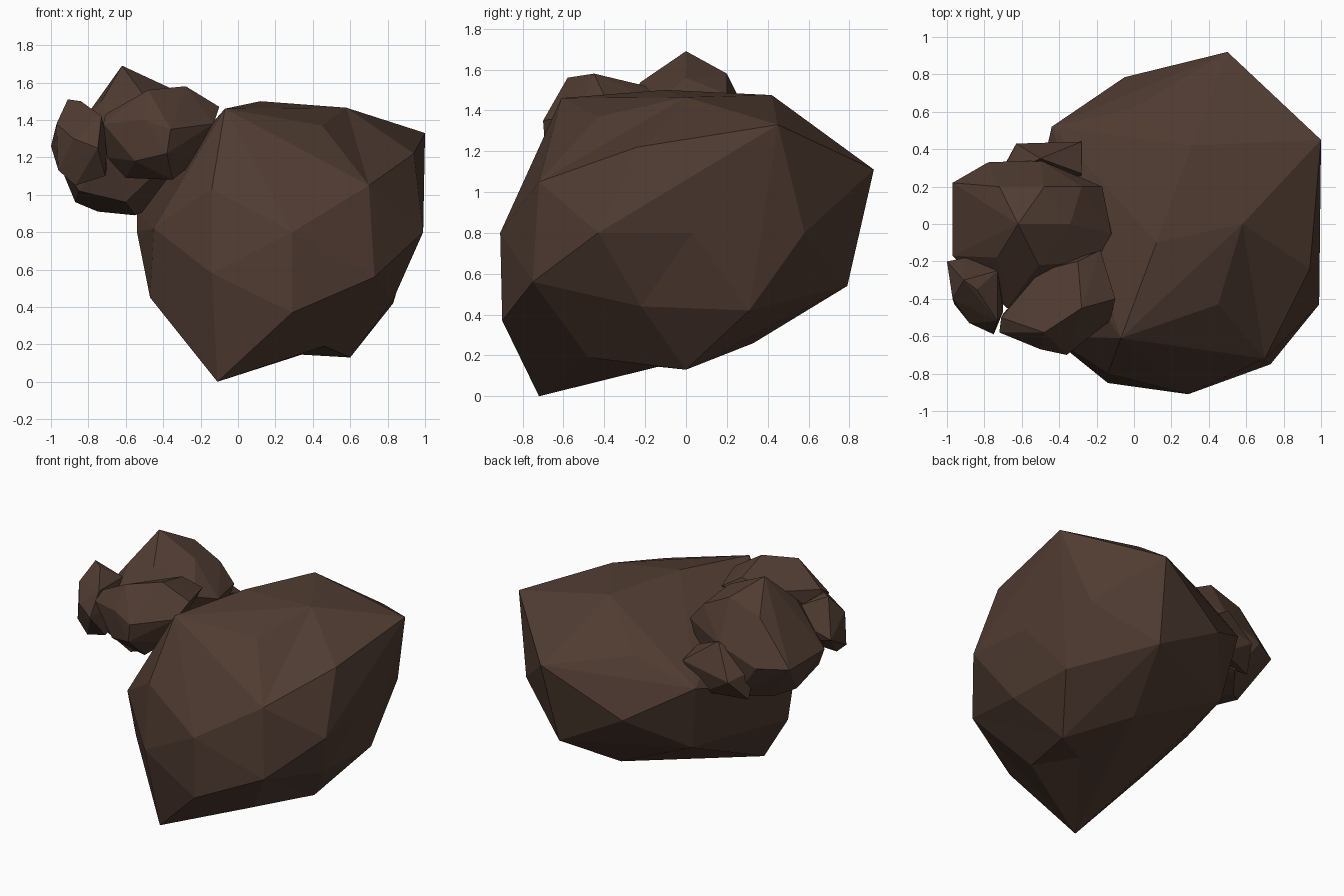
import bpy, bmesh
from mathutils import Vector


def material(name, color):
    mat = bpy.data.materials.new(name)
    mat.diffuse_color = (*color, 1)
    return mat


STONE = material("brown_stone", (0.08, 0.045, 0.032))


def edge_distance(edge, p):
    a, b = (v.co for v in edge.verts)
    t = (p - a).dot(b - a) / max((b - a).length_squared, 1e-9)
    return (a.lerp(b, max(0, min(1, t))) - p).length


def dent(bm, point):
    """Split the edge nearest to the point and pull the new corner there."""
    p = Vector(point)
    edge = min((e for e in bm.edges if len(e.link_faces) == 2),
               key=lambda e: edge_distance(e, p))
    ends = set(edge.verts)
    v = bmesh.utils.edge_split(edge, edge.verts[0], 0.5)[1]
    v.co = p
    for face in list(v.link_faces):
        tip = next(w for w in face.verts if w != v and w not in ends)
        bmesh.utils.face_split(face, v, tip)


def rock(name, corners, dents=()):
    """Faceted boulder: the flat-shaded hull around a few chiselled corners."""
    bm = bmesh.new()
    for c in corners:
        bm.verts.new(c)
    hull = bmesh.ops.convex_hull(bm, input=bm.verts[:])
    loose = {g for g in hull["geom_interior"] + hull["geom_unused"]
             if isinstance(g, bmesh.types.BMVert)}
    bmesh.ops.delete(bm, geom=list(loose), context="VERTS")
    bmesh.ops.triangulate(bm, faces=bm.faces[:])
    for d in dents:
        dent(bm, d)
    bmesh.ops.recalc_face_normals(bm, faces=bm.faces[:])
    mesh = bpy.data.meshes.new(name)
    bm.to_mesh(mesh)
    bm.free()
    mesh.materials.append(STONE)
    obj = bpy.data.objects.new(name, mesh)
    bpy.context.collection.objects.link(obj)
    return obj


# Main boulder: crown, belt, then underside, with shallow hollows
rock("large_boulder", [
    (-.07, -.61, 1.46), (.12, -.10, 1.50), (.31, .42, 1.475), (.58, 0, 1.465),
    (1.0, .45, 1.33), (.50, .92, 1.11), (.45, -.43, 1.37),
    (-.02, .61, 1.20), (-.44, .52, 1.04),
    (.99, -.43, .80), (.29, -.91, .80), (.70, -.72, 1.05), (-.14, -.80, 1.03),
    (-.45, -.60, .82), (-.54, -.15, .80), (-.54, .08, .91),
    (.85, .58, .80), (-.05, .785, .81),
    (.73, -.75, .56), (.29, -.90, .37), (-.14, -.85, .58), (-.47, -.475, .45),
    (-.46, -.02, .54), (-.36, .44, .57), (.444, .79, .54), (.83, .31, .42),
    (.83, -.22, .44), (.28, .33, .26), (.60, 0, .13), (-.11, -.72, 0),
], dents=[(.94, -.24, 1.22), (.94, .03, .80), (.34, -.14, .145),
          (.46, -.48, .19)])

# Medium stone leaning on the left shoulder, with a pointed top
rock("medium_stone", [
    (-.62, 0, 1.69), (-.48, .20, 1.58), (-.72, .20, 1.50), (-.34, 0, 1.56),
    (-.73, -.18, 1.50), (-.51, -.22, 1.54), (-.28, .20, 1.48),
    (-.97, .22, 1.20), (-.97, -.17, 1.20), (-.78, .33, 1.20), (-.50, .34, 1.30),
    (-.17, .20, 1.35), (-.12, -.05, 1.35), (-.20, -.20, 1.40),
    (-.68, -.45, 1.28), (-.40, -.40, 1.15),
    (-.87, 0, .96), (-.75, .10, .91), (-.55, -.10, .89), (-.60, -.35, .96),
    (-.85, -.28, 1.02), (-.30, .20, 1.00), (-.60, .30, .95),
])

# Small stone in front of the medium one
rock("front_stone", [
    (-.48, -.58, 1.56), (-.28, -.45, 1.58), (-.30, -.20, 1.52),
    (-.18, -.14, 1.45), (-.10, -.40, 1.47), (-.13, -.52, 1.38),
    (-.36, -.70, 1.35), (-.50, -.67, 1.40), (-.72, -.58, 1.38),
    (-.70, -.48, 1.20), (-.71, -.50, 1.43), (-.50, -.25, 1.45),
    (-.35, -.55, 1.08), (-.60, -.45, 1.09), (-.20, -.50, 1.20),
    (-.38, -.69, 1.22), (-.55, -.63, 1.18),
])

# Narrow pebble on the far left
rock("left_pebble", [
    (-.91, -.30, 1.51), (-.84, -.35, 1.50), (-.73, -.52, 1.42),
    (-.70, -.47, 1.30), (-.75, -.59, 1.25), (-.71, -.48, 1.10),
    (-.87, -.45, 1.05), (-.96, -.43, 1.13), (-1.0, -.20, 1.26),
    (-.97, -.40, 1.38), (-.90, -.18, 1.30), (-.88, -.53, 1.30),
    (-.80, -.20, 1.20), (-.73, -.25, 1.42), (-.70, -.30, 1.15),
])

# Pebble tucked behind the medium stone
rock("back_pebble", [
    (-.28, .44, 1.17), (-.28, .27, 1.22), (-.63, .43, 1.10), (-.50, .35, 1.33),
    (-.70, .30, .95), (-.42, .40, .97), (-.30, .20, 1.00), (-.72, .25, 1.15),
])
